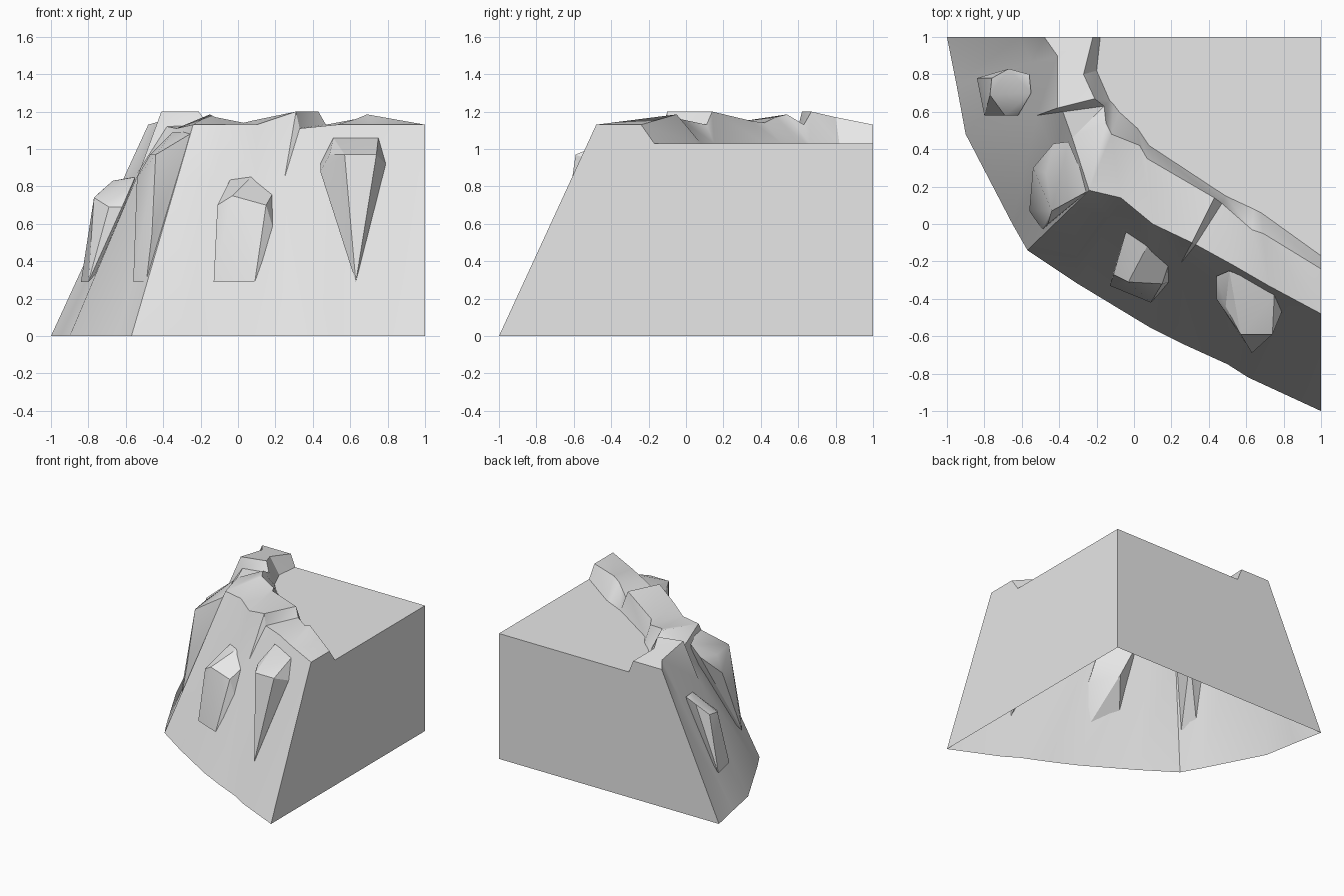
import bpy, bmesh, math
from mathutils import Vector

cube = bpy.data.objects.get("Cube")
if cube:
    bpy.data.objects.remove(cube, do_unlink=True)

# Single stone colour
stone = bpy.data.materials.new("pale_grey_stone")
stone.use_nodes = True
stone.diffuse_color = (0.8, 0.8, 0.8, 1)
stone.node_tree.nodes["Principled BSDF"].inputs["Base Color"].default_value = (0.8, 0.8, 0.8, 1)

FLOOR = 1.03  # plateau height


def finish(name, bm, angle):
    bmesh.ops.recalc_face_normals(bm, faces=bm.faces)
    mesh = bpy.data.meshes.new(name)
    bm.to_mesh(mesh)
    bm.free()
    mesh.materials.append(stone)
    obj = bpy.data.objects.new(name, mesh)
    bpy.context.collection.objects.link(obj)
    bpy.ops.object.select_all(action='DESELECT')
    obj.select_set(True)
    bpy.context.view_layer.objects.active = obj
    bpy.ops.object.shade_smooth_by_angle(angle=math.radians(angle))
    return obj


# Cliff sections from the right wall round to the back wall:
# foot (x, y), lip (x, y, z), crest (x, y, z), inner edge (x, y)
sections = [
    ((1, -1), (1, -.48, 1.13), (1, -.24, 1.13), (1, -.17)),
    ((.61, -.82), (.72, -.33, 1.13), (.69, -.05, 1.185), (.68, .06)),
    ((.5, -.75), (.53, -.22, 1.13), (.63, -.03, 1.16), (.64, .08)),
    ((.28, -.65), (.33, -.11, 1.11), (.47, .11, 1.13), (.49, .15)),
    ((.28, -.65), (.31, -.1, 1.2), (.43, .14, 1.2), (.49, .15)),
    ((.08, -.55), (.1, 0, 1.13), (.07, .35, 1.15), (.08, .42)),
    ((-.3, -.32), (-.07, .14, 1.13), (.03, .42, 1.14), (.02, .51)),
    ((-.57, -.14), (-.24, .18, 1.13), (-.12, .48, 1.17), (-.08, .6)),
    ((-.65, 0), (-.33, .46, 1.11), (-.15, .54, 1.185), (-.11, .64)),
    ((-.9, .48), (-.38, .6, 1.12), (-.16, .63, 1.13), (-.13, .66)),
    ((-.9, .48), (-.41, .62, 1.2), (-.21, .67, 1.2), (-.13, .66)),
    ((-.95, .75), (-.41, .9, 1.15), (-.27, .8, 1.17), (-.2, .82)),
    ((-1, 1), (-.48, 1, 1.13), (-.22, 1, 1.13), (-.18, 1)),
]
# Low ends of the two fault steps, shared by neighbouring sections
step_mid = {3: (.25, -.21, .85), 4: (.25, -.21, .85),
            9: (-.52, .58, .9), 10: (-.52, .58, .9)}

bm = bmesh.new()
found = {}


def vert(co):
    key = tuple(round(c, 3) for c in co)
    if key not in found:
        found[key] = bm.verts.new(key)
    return found[key]


def face(verts):
    unique = list(dict.fromkeys(verts))
    if len(unique) > 2:
        bm.faces.new(unique)


rows = []
for i, (foot, lip, crest, inner) in enumerate(sections):
    foot = Vector((*foot, 0))
    mid = step_mid.get(i, foot.lerp(Vector(lip), .75))
    rows.append([vert(p) for p in (foot, mid, lip, crest, (*inner, FLOOR))])

# Cliff face and rim
for a, b in zip(rows, rows[1:]):
    for k in range(4):
        quad = [a[k], b[k], b[k + 1], a[k + 1]]
        if k in (2, 3) and len(set(quad)) == 4:
            face([quad[0], quad[1], quad[2]])
            face([quad[0], quad[2], quad[3]])
        else:
            face(quad)

# Plateau and the two straight walls, open underneath
corner_low, corner_top = vert((1, 1, 0)), vert((1, 1, FLOOR))
face([r[4] for r in rows] + [corner_top])
face(rows[0] + [corner_top, corner_low])
face(rows[-1] + [corner_top, corner_low])
finish("cliff", bm, 32)

# Angular outcrops set into the cliff face
outcrops = {
    "right_outcrop": [
        (.51, -.25, 1.06), (.6, -.29, 1.06), (.75, -.38, 1.06), (.74, -.59, .97),
        (.57, -.59, .97), (.49, -.44, .97), (.79, -.47, .92), (.44, -.28, .92),
        (.44, -.4, .88), (.63, -.69, .29), (.66, -.35, .7)],
    "middle_outcrop": [
        (-.13, -.33, .29), (-.11, -.27, .7), (-.04, -.03, .84), (-.03, -.31, .75),
        (.07, -.12, .85), (.19, -.2, .77), (.15, -.32, .7), (.19, -.31, .57),
        (.09, -.42, .29), (.05, -.1, .6)],
    "corner_outcrop": [
        (-.54, .3, .85), (-.43, .43, 1.0), (-.35, .44, 1.09), (-.24, .18, 1.09),
        (-.44, .07, .97), (-.47, .27, .97), (-.46, 0, .55), (-.49, -.03, .29),
        (-.56, .07, .29), (-.3, .3, .7)],
    "left_outcrop": [
        (-.84, .78, .29), (-.8, .58, .29), (-.76, .78, .75), (-.77, .69, .74),
        (-.67, .83, .83), (-.56, .8, .85), (-.55, .7, .85), (-.69, .58, .69),
        (-.62, .58, .69), (-.55, .7, .55)],
}
for name, points in outcrops.items():
    bm = bmesh.new()
    for p in points:
        bm.verts.new(p)
    hull = bmesh.ops.convex_hull(bm, input=bm.verts)
    loose = [g for g in hull["geom_interior"] if isinstance(g, bmesh.types.BMVert)]
    bmesh.ops.delete(bm, geom=loose, context='VERTS')
    finish(name, bm, 25)
